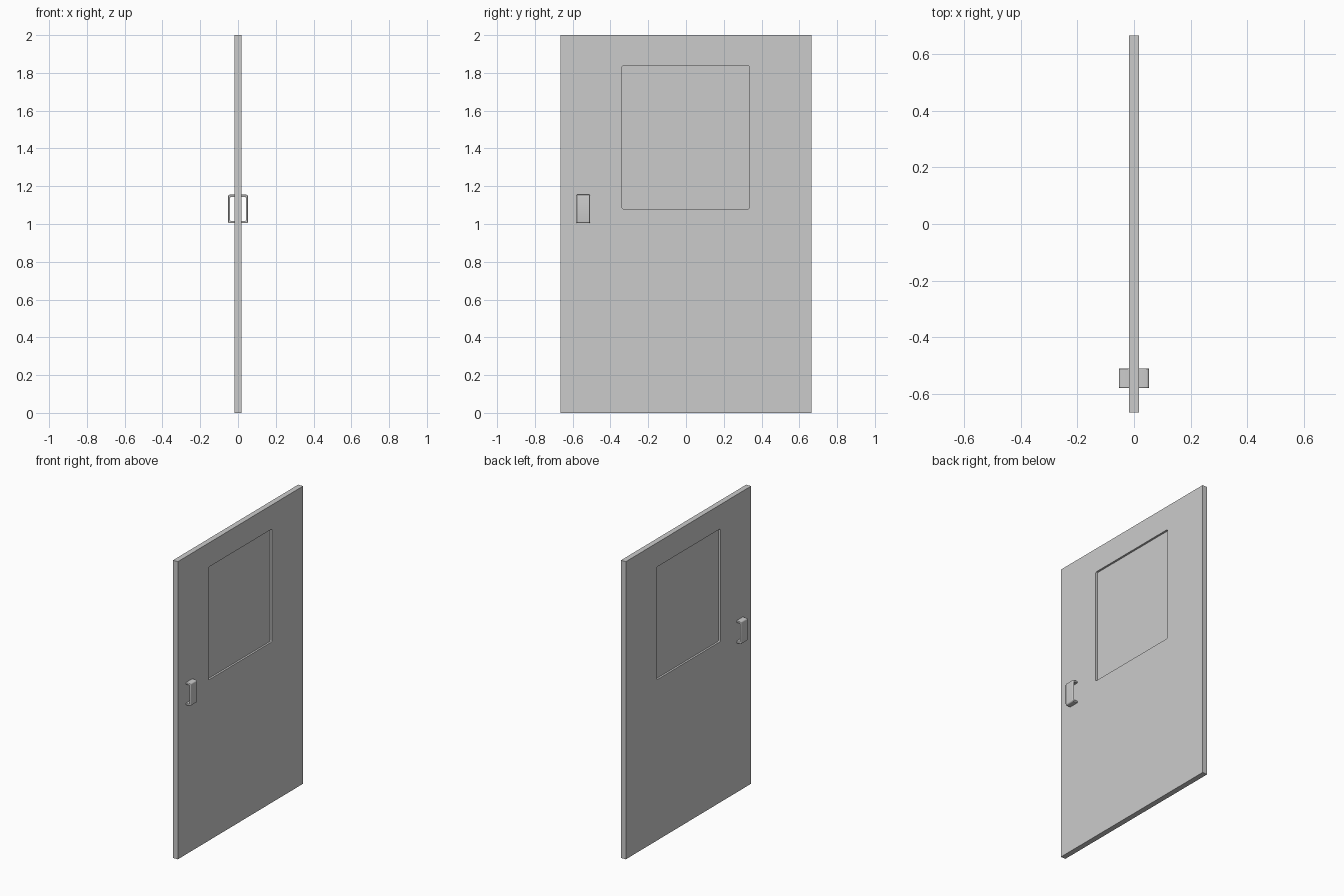
import bpy, bmesh, math
from mathutils import Vector

if "Cube" in bpy.data.objects:
    bpy.data.objects.remove(bpy.data.objects["Cube"])

HALF_T = 0.018            # half door thickness
WIN = (-0.338, 0.335, 1.08, 1.838)   # window y0, y1, z0, z1


def arc(cx, cy, r, start, end, n=4):
    return [(cx + r * math.cos(math.radians(start + (end - start) * i / n)),
             cy + r * math.sin(math.radians(start + (end - start) * i / n))) for i in range(n + 1)]


def rounded_rect(a0, a1, b0, b1, r):
    return (arc(a1 - r, b0 + r, r, -90, 0) + arc(a1 - r, b1 - r, r, 0, 90)
            + arc(a0 + r, b1 - r, r, 90, 180) + arc(a0 + r, b0 + r, r, 180, 270))


def prism(name, points, direction):
    """Extrude a closed outline of 3D points along a direction."""
    bm = bmesh.new()
    face = bm.faces.new([bm.verts.new(p) for p in points])
    res = bmesh.ops.extrude_face_region(bm, geom=[face], use_keep_orig=True)
    verts = [v for v in res["geom"] if isinstance(v, bmesh.types.BMVert)]
    bmesh.ops.translate(bm, verts=verts, vec=Vector(direction))
    bmesh.ops.recalc_face_normals(bm, faces=bm.faces[:])
    mesh = bpy.data.meshes.new(name)
    bm.to_mesh(mesh)
    bm.free()
    obj = bpy.data.objects.new(name, mesh)
    bpy.context.collection.objects.link(obj)
    return obj


def slab(name, outline, x0, x1):
    return prism(name, [(x0, y, z) for y, z in outline], (x1 - x0, 0, 0))


# Door leaf with a rounded window opening cut through it
leaf = slab("door_leaf", [(-0.665, 0), (0.665, 0), (0.665, 2), (-0.665, 2)], -HALF_T, HALF_T)
cutter = slab("window_cutter", rounded_rect(*WIN, 0.008), -0.1, 0.1)
cutter.hide_render = True
cut = leaf.modifiers.new("window_opening", "BOOLEAN")
cut.object = cutter
cut.operation = "DIFFERENCE"
cut.solver = "EXACT"
bpy.context.view_layer.objects.active = leaf
bpy.ops.object.modifier_apply(modifier=cut.name)
bpy.data.objects.remove(cutter)

# Recessed window pane
y0, y1, z0, z1 = WIN
slab("window_pane", rounded_rect(y0, y1, z0, z1, 0.008), -0.005, 0.005)

# C-shaped pull handle on each side
X_OUT, Z0, Z1, R, WALL = 0.053, 1.004, 1.155, 0.009, 0.013
X_IN = X_OUT - WALL + 0.002
profile = ([(HALF_T - 0.003, Z0)] + arc(X_OUT - R, Z0 + R, R, -90, 0)
           + arc(X_OUT - R, Z1 - R, R, 0, 90) + [(HALF_T - 0.003, Z1)]
           + [(HALF_T - 0.003, Z1 - WALL), (X_IN, Z1 - WALL),
              (X_IN, Z0 + WALL), (HALF_T - 0.003, Z0 + WALL)])
for side, name in ((1, "right_handle"), (-1, "left_handle")):
    handle = prism(name, [(side * x, -0.579, z) for x, z in profile], (0, 0.07, 0))
    bevel = handle.modifiers.new("soft_edges", "BEVEL")
    bevel.width = 0.003
    bevel.segments = 2
    bevel.limit_method = "ANGLE"
    bevel.angle_limit = math.radians(40)
    bpy.ops.object.select_all(action="DESELECT")
    handle.select_set(True)
    bpy.context.view_layer.objects.active = handle
    bpy.ops.object.shade_smooth_by_angle(angle=math.radians(35))
